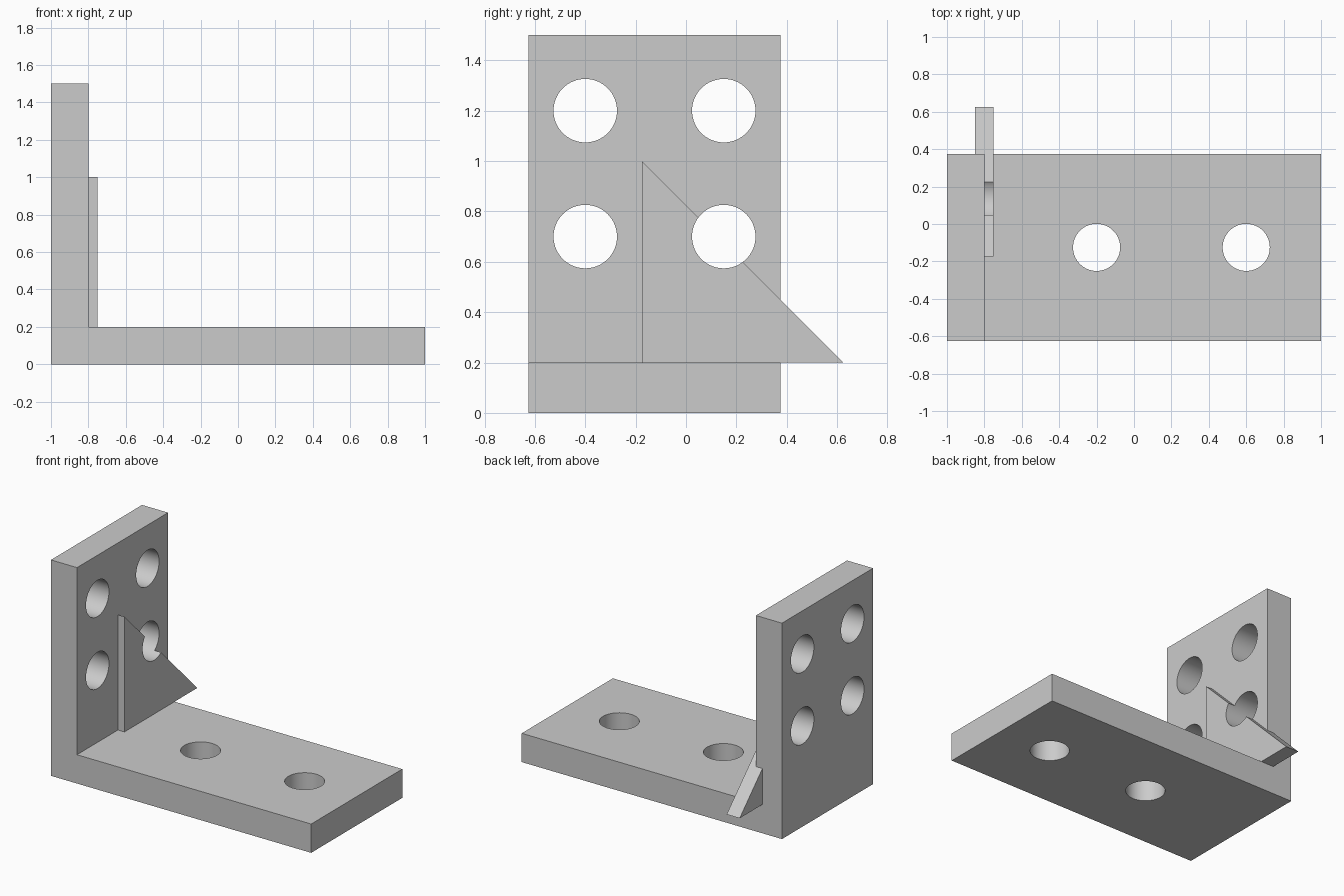
import bpy
import bmesh
from mathutils import Matrix, Vector

cube = bpy.data.objects.get("Cube")
if cube:
    bpy.data.objects.remove(cube, do_unlink=True)

GREY = (0.6, 0.6, 0.6, 1.0)
steel = bpy.data.materials.new("plain_grey")
steel.use_nodes = True
steel.diffuse_color = GREY
steel.node_tree.nodes["Principled BSDF"].inputs["Base Color"].default_value = GREY


def add_object(name, bm):
    bmesh.ops.recalc_face_normals(bm, faces=bm.faces)
    mesh = bpy.data.meshes.new(name)
    bm.to_mesh(mesh)
    bm.free()
    mesh.materials.append(steel)
    obj = bpy.data.objects.new(name, mesh)
    bpy.context.collection.objects.link(obj)
    return obj


def prism(name, profile, depth):
    """Extrude a closed 3D outline along a vector."""
    bm = bmesh.new()
    face = bm.faces.new([bm.verts.new(p) for p in profile])
    ext = bmesh.ops.extrude_face_region(bm, geom=[face])
    moved = [g for g in ext["geom"] if isinstance(g, bmesh.types.BMVert)]
    bmesh.ops.translate(bm, verts=moved, vec=Vector(depth))
    return add_object(name, bm)


def drill(name, centre, axis, radius=0.126):
    """Cylinder cutter along an axis."""
    bm = bmesh.new()
    turn = Vector((0, 0, 1)).rotation_difference(Vector(axis)).to_matrix().to_4x4()
    bmesh.ops.create_cone(bm, cap_ends=True, segments=64, radius1=radius,
                          radius2=radius, depth=0.6,
                          matrix=Matrix.Translation(centre) @ turn)
    obj = add_object(name, bm)
    obj.hide_render = True
    return obj


def boolean(target, tool, operation):
    """Apply a boolean and discard the tool object."""
    bpy.context.view_layer.objects.active = target
    mod = target.modifiers.new(operation.lower(), 'BOOLEAN')
    mod.operation = operation
    mod.solver = 'EXACT'
    mod.object = tool
    bpy.ops.object.modifier_apply(modifier=mod.name)
    bpy.data.objects.remove(tool, do_unlink=True)


# L-shaped bracket: base plate and upright plate
FRONT, BACK = -0.625, 0.375
outline = [(-1, 0), (1, 0), (1, 0.2), (-0.8, 0.2), (-0.8, 1.5), (-1, 1.5)]
bracket = prism("angle_bracket", [(x, FRONT, z) for x, z in outline],
                (0, BACK - FRONT, 0))

# Triangular gusset, partly sunk in the upright and overhanging the back
triangle = [(-0.175, 0.2), (0.625, 0.2), (-0.175, 1.0)]
gusset = prism("gusset", [(-0.85, y, z) for y, z in triangle], (0.1, 0, 0))
boolean(bracket, gusset, 'UNION')

# Four holes through the upright, two through the base
for y in (-0.4, 0.15):
    for z in (0.7, 1.2):
        boolean(bracket, drill("upright_hole", (-0.9, y, z), (1, 0, 0)), 'DIFFERENCE')
for x in (-0.2, 0.6):
    boolean(bracket, drill("base_hole", (x, -0.125, 0.1), (0, 0, 1)), 'DIFFERENCE')

# Smooth hole walls with sharp rims
bpy.ops.object.select_all(action='DESELECT')
bracket.select_set(True)
bpy.context.view_layer.objects.active = bracket
bpy.ops.object.shade_smooth_by_angle()
